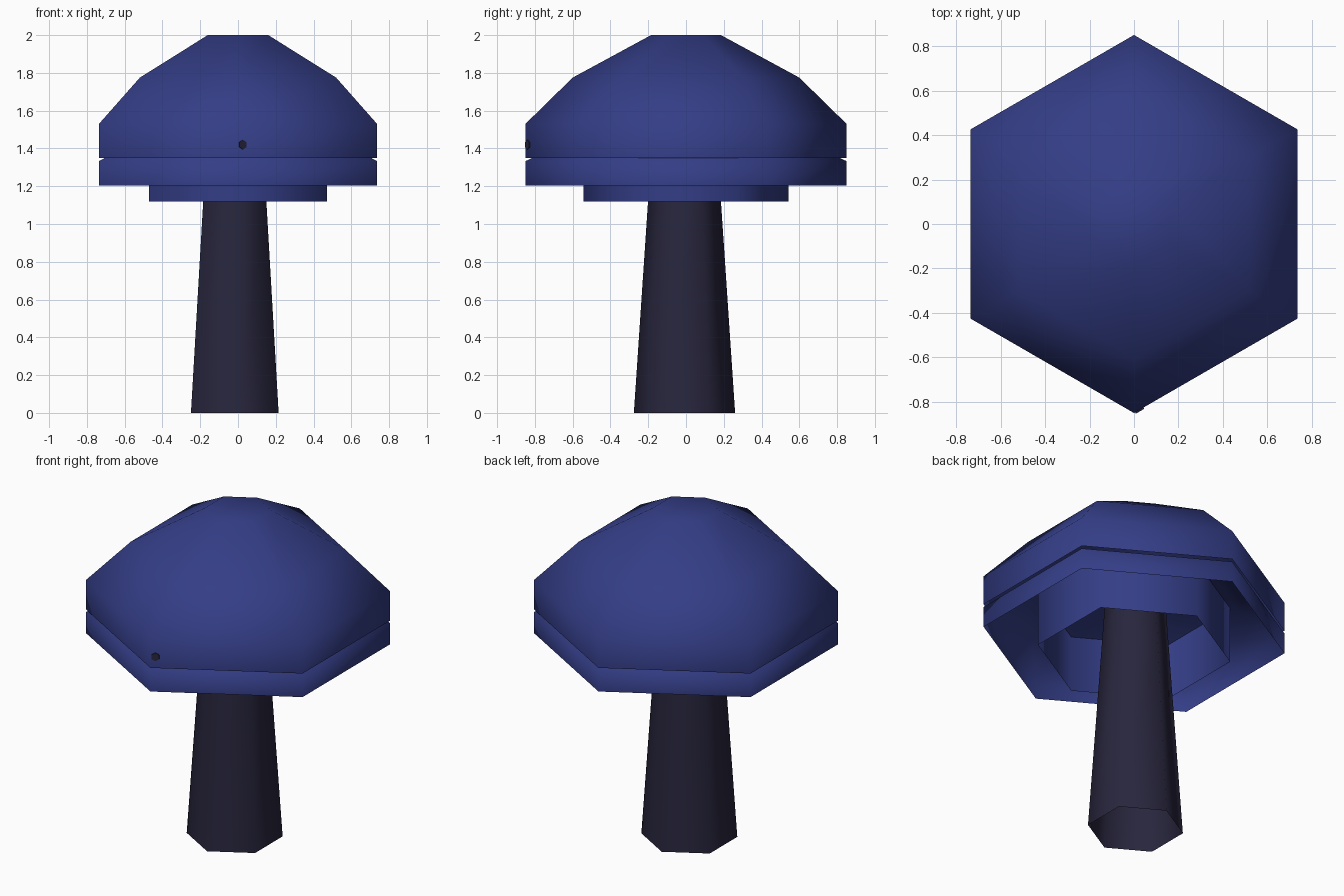
import bpy, bmesh, math
from mathutils import Vector

if "Cube" in bpy.data.objects:
    bpy.data.objects.remove(bpy.data.objects["Cube"])


def material(name, rgb):
    m = bpy.data.materials.new(name)
    m.diffuse_color = (*rgb, 1)
    m.use_nodes = True
    m.node_tree.nodes["Principled BSDF"].inputs["Base Color"].default_value = m.diffuse_color
    return m


BLUE = material("deep_blue", (0.034, 0.047, 0.24))
DARK = material("dark_violet", (0.021, 0.019, 0.046))


def hex_shell(name, profile, mat, center=(0, 0), close_top=False):
    """Six-sided smooth shell from (radius, height) rings, open underneath."""
    bm = bmesh.new()
    rings = []
    for r, z in profile:
        rings.append([bm.verts.new((center[0] + r * math.cos(math.radians(90 + 60 * k)),
                                    center[1] + r * math.sin(math.radians(90 + 60 * k)), z))
                      for k in range(6)])
    for low, high in zip(rings, rings[1:]):
        for k in range(6):
            n = (k + 1) % 6
            bm.faces.new((low[k], low[n], high[n], high[k]))
    if close_top:
        bm.faces.new(rings[-1])
    for f in bm.faces:
        f.smooth = True
    mesh = bpy.data.meshes.new(name)
    bm.to_mesh(mesh)
    bm.free()
    mesh.materials.append(mat)
    ob = bpy.data.objects.new(name, mesh)
    bpy.context.collection.objects.link(ob)
    return ob


# Cap dome
hex_shell("cap", [(0.85, 1.35), (0.85, 1.53), (0.60, 1.775), (0.185, 2.0)], BLUE, close_top=True)

# Flatter dome nested below the cap, showing as a rim band
hex_shell("lower_cap", [(0.85, 1.205), (0.85, 1.333), (0.60, 1.45), (0.185, 1.56)], BLUE, close_top=True)

# Inner ring hanging under the cap
hex_shell("inner_ring", [(0.543, 1.12), (0.543, 1.475)], BLUE)

# Tapered stem, slightly off centre
hex_shell("stem", [(0.268, 0.0), (0.193, 1.12), (0.168, 1.5)], DARK, (-0.017, -0.008))

# Small dark spot lying on the front right cap face
normal = Vector((0.5, -math.sqrt(3) / 2, 0))
bpy.ops.mesh.primitive_cylinder_add(vertices=6, radius=0.025, depth=0.008,
                                    location=Vector((0.024, -0.836, 1.42)) + normal * 0.003)
spot = bpy.context.object
spot.name = "cap_spot"
spot.rotation_euler = normal.to_track_quat('Z', 'Y').to_euler()
spot.data.materials.append(DARK)
